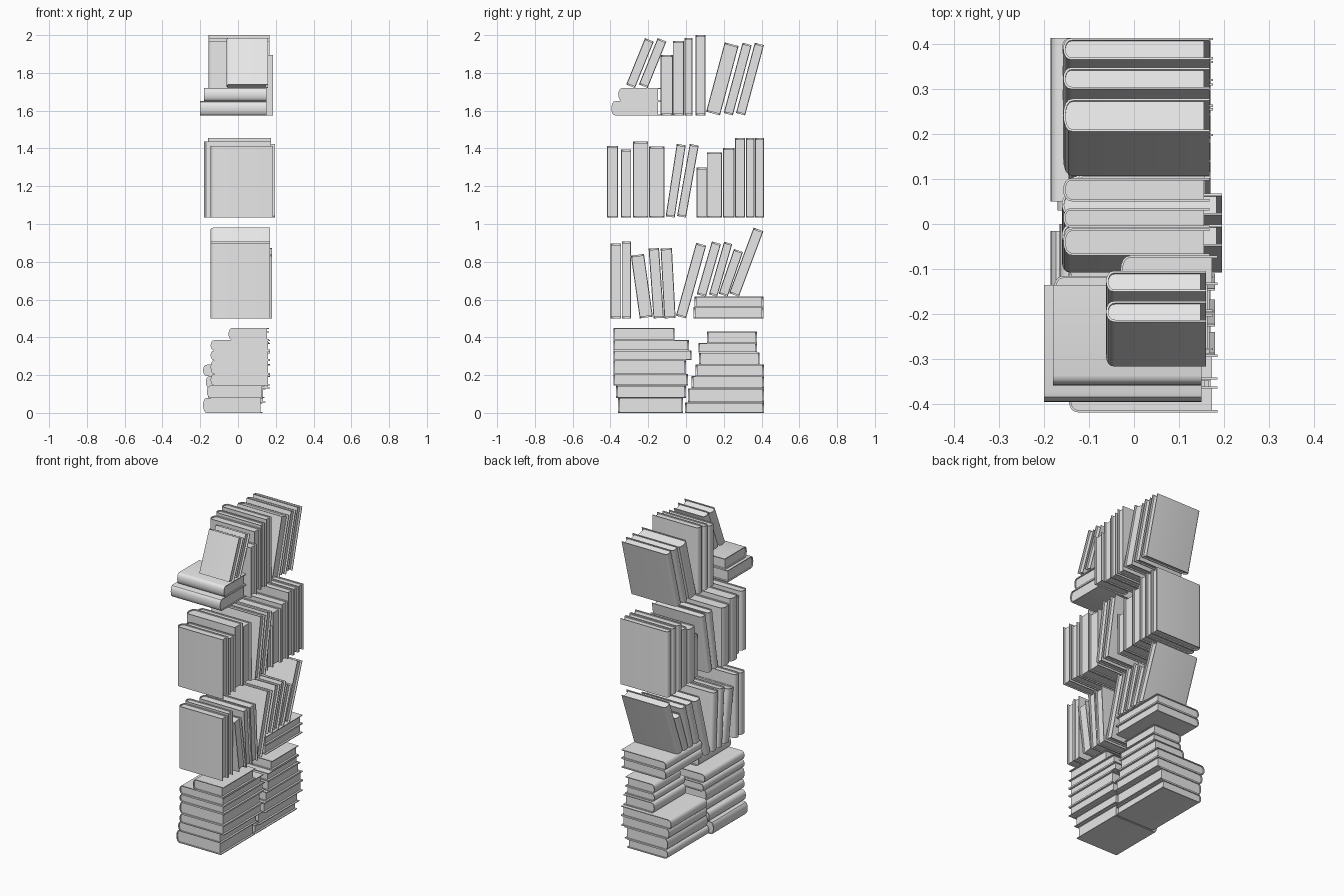
import bpy, bmesh
from math import radians, sin, cos, pi
from mathutils import Matrix, Vector

default_cube = bpy.data.objects.get("Cube")
if default_cube:
    bpy.data.objects.remove(default_cube)

# Single plain colour
grey = bpy.data.materials.new("plain_grey")
grey.use_nodes = True
colour = (0.8, 0.8, 0.8, 1)
grey.diffuse_color = colour
grey.node_tree.nodes["Principled BSDF"].inputs["Base Color"].default_value = colour

BOARD = 0.005       # cover thickness
OVERHANG = 0.012    # cover beyond the page edge
LIP = 0.007         # cover beyond the page top and bottom
SPINE_STEPS = 8
books = []


def spine_arc(centre, bulge, half):
    """Rounded spine, from the lower cover round to the upper cover."""
    points = []
    for step in range(SPINE_STEPS + 1):
        angle = pi * step / SPINE_STEPS
        points.append((centre - bulge * sin(angle) ** 0.8, -half * cos(angle)))
    return points


def extrude_profile(bm, profile, low, high):
    face = bm.faces.new([bm.verts.new((u, v, low)) for u, v in profile])
    result = bmesh.ops.extrude_face_region(bm, geom=[face])
    moved = [g for g in result["geom"] if isinstance(g, bmesh.types.BMVert)]
    bmesh.ops.translate(bm, verts=moved, vec=(0, 0, high - low))


def book(name, depth, thick, height, matrix):
    """Local axes: x from spine to page edge, y thickness, z height."""
    half = thick / 2
    bulge = min(0.022, thick * 0.4)
    inner = half - BOARD
    outside = spine_arc(bulge, bulge, half)
    inside = spine_arc(bulge, bulge - BOARD, inner)
    bm = bmesh.new()
    # Cover boards and spine in one wrap
    wrap = [(depth, -half)] + outside + [(depth, half), (depth, inner)]
    wrap += inside[::-1] + [(depth, -inner)]
    extrude_profile(bm, wrap, 0, height)
    # Page block
    edge = depth - OVERHANG
    extrude_profile(bm, [(edge, -inner)] + inside + [(edge, inner)], LIP, height - LIP)
    bmesh.ops.recalc_face_normals(bm, faces=bm.faces)
    mesh = bpy.data.meshes.new(name)
    bm.to_mesh(mesh)
    bm.free()
    mesh.materials.append(grey)
    obj = bpy.data.objects.new(name, mesh)
    obj.matrix_world = matrix
    bpy.context.collection.objects.link(obj)
    books.append(obj)


def standing_row(name, floor, rows):
    """Each row: lowest corner y, thickness, height, lean, spine x, edge x."""
    for number, (corner, thick, height, lean, spine, edge) in enumerate(rows):
        side = -thick / 2 if lean > 0 else thick / 2
        matrix = (Matrix.Translation((spine, corner, floor))
                  @ Matrix.Rotation(-radians(lean), 4, "X")
                  @ Matrix.Translation((0, side, 0)))
        book(f"{name}_{number + 1}", edge - spine, thick, height, matrix)


def axes(u, v, w, origin):
    matrix = Matrix((u, v, w)).transposed().to_4x4()
    matrix.translation = Vector(origin)
    return matrix


def lying_stack(name, floor, rows):
    """Each row: thickness, start y, end y, spine x, edge x."""
    level = floor
    for number, (thick, start, end, spine, edge) in enumerate(rows):
        matrix = axes((1, 0, 0), (0, 0, -1), (0, 1, 0),
                      (spine, start, level + thick / 2))
        book(f"{name}_{number + 1}", edge - spine, thick, end - start, matrix)
        level += thick


# Bottom level: two stacks of lying books
lying_stack("bottom_front_stack_book", 0, [
    (.08, -.36, -.015, -.185, .13),
    (.065, -.37, 0, -.165, .14),
    (.06, -.385, .01, -.145, .17),
    (.075, -.385, 0, -.145, .17),
    (.05, -.385, .03, -.145, .17),
    (.055, -.385, .015, -.145, .17),
    (.065, -.385, -.06, -.05, .165),
])
lying_stack("bottom_back_stack_book", 0, [
    (.055, -.005, .413, -.16, .13),
    (.075, .01, .413, -.16, .145),
    (.065, .03, .413, -.17, .17),
    (.06, .05, .413, -.185, .17),
    (.065, .07, .39, -.05, .17),
    (.05, .065, .375, -.04, .17),
    (.06, .11, .375, -.04, .165),
])

# Second level: standing books and leaning books on a short stack
standing_row("second_level_book", .5, [
    (-.4, .057, .397, 0, -.145, .17),
    (-.34, .048, .407, 0, -.145, .17),
    (-.245, .07, .335, -8, -.145, .18),
    (-.172, .055, .37, -4, -.145, .18),
    (-.115, .06, .37, -3, -.145, .18),
    (0, .055, .4, 15.5, -.145, .17),
])
lying_stack("second_level_stack_book", .5, [
    (.06, .04, .41, -.145, .17),
    (.055, .045, .41, -.145, .17),
])
standing_row("second_level_leaning_book", .615, [
    (.105, .05, .29, 16, -.145, .17),
    (.165, .045, .29, 16, -.145, .17),
    (.22, .05, .25, 19, -.145, .17),
    (.28, .055, .37, 20.5, -.145, .17),
])

# Third level: one long standing row
standing_row("third_level_book", 1.034, [
    (-.418, .058, .38, 0, -.145, .185),
    (-.345, .055, .36, 0, -.145, .185),
    (-.28, .08, .403, 0, -.18, .175),
    (-.195, .08, .375, 0, -.18, .175),
    (-.06, .048, .387, 8.7, -.16, .195),
    (0, .048, .387, 10, -.16, .195),
    (.055, .055, .265, 0, -.13, .17),
    (.11, .08, .345, 0, -.15, .17),
    (.195, .062, .368, 0, -.15, .175),
    (.26, .052, .42, 0, -.16, .175),
    (.317, .045, .42, 0, -.16, .175),
    (.365, .048, .42, 0, -.16, .175),
])

# Top level: standing row, then two leaning books on a pair lying spine forward
standing_row("top_level_book", 1.575, [
    (-.135, .065, .32, 0, -.03, .185),
    (-.07, .06, .393, 0, -.157, .167),
    (-.008, .043, .41, 0, -.157, .167),
    (.05, .052, .425, 0, -.157, .167),
    (.18, .076, .38, 15, -.157, .167),
    (.248, .05, .385, 15, -.157, .167),
    (.313, .05, .385, 15, -.157, .167),
])
for name, front, left, level, thick in (
        ("top_level_lower_lying_book", -.395, -.2, 1.575, .075),
        ("top_level_upper_lying_book", -.358, -.18, 1.65, .07)):
    book(name, -.135 - front, thick, .15 - left,
         axes((0, 1, 0), (0, 0, 1), (1, 0, 0), (left, front, level + thick / 2)))
standing_row("top_level_leaning_book", 1.72, [
    (-.27, .05, .265, 22, -.062, .16),
    (-.203, .05, .265, 22, -.062, .16),
])

# Smooth spines, crisp boards
bpy.ops.object.select_all(action="DESELECT")
for obj in books:
    obj.select_set(True)
bpy.context.view_layer.objects.active = books[0]
bpy.ops.object.shade_smooth_by_angle(angle=radians(35))
